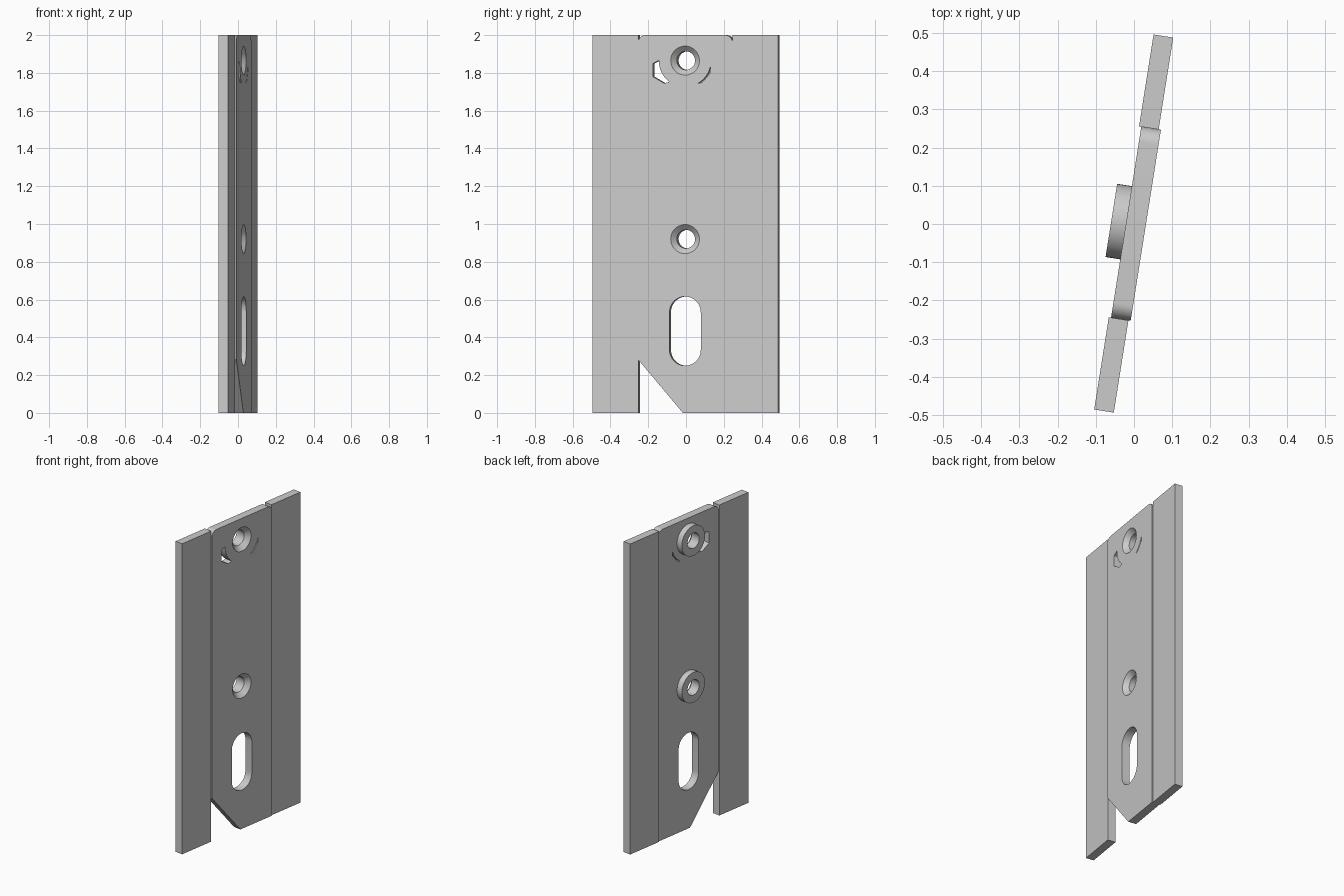
import bpy, bmesh, math
from mathutils import Matrix

if "Cube" in bpy.data.objects:
    bpy.data.objects.remove(bpy.data.objects["Cube"])

TILT = math.radians(-9)          # whole plate is turned about the vertical axis
grey = bpy.data.materials.new("plain grey")
grey.diffuse_color = (0.6, 0.6, 0.6, 1)
grey.use_nodes = True
grey.node_tree.nodes["Principled BSDF"].inputs["Base Color"].default_value = grey.diffuse_color


def add(name, bm):
    bmesh.ops.recalc_face_normals(bm, faces=bm.faces)
    me = bpy.data.meshes.new(name)
    bm.to_mesh(me)
    bm.free()
    me.materials.append(grey)
    ob = bpy.data.objects.new(name, me)
    bpy.context.collection.objects.link(ob)
    ob.rotation_euler.z = TILT
    return ob


def slab(name, outline, x0, x1):
    """Outline in (y, z), extruded from x0 to x1."""
    bm = bmesh.new()
    face = bm.faces.new([bm.verts.new((x0, y, z)) for y, z in outline])
    ext = bmesh.ops.extrude_face_region(bm, geom=[face])["geom"]
    bmesh.ops.translate(bm, vec=(x1 - x0, 0, 0),
                        verts=[v for v in ext if isinstance(v, bmesh.types.BMVert)])
    return add(name, bm)


def lathe(name, profile, z, n=48):
    """Profile of (x, radius) turned about an x-aligned axis at height z."""
    bm = bmesh.new()
    rings = [[bm.verts.new((x, r * math.cos(a), z + r * math.sin(a)))
              for a in (math.tau * i / n for i in range(n))] for x, r in profile]
    for a, b in zip(rings, rings[1:]):
        for i in range(n):
            j = (i + 1) % n
            bm.faces.new((a[i], a[j], b[j], b[i]))
    bm.faces.new(rings[0])
    bm.faces.new(rings[-1])
    return add(name, bm)


def arc(cy, cz, r, a0, a1, n=12):
    return [(cy + r * math.cos(math.radians(a0 + (a1 - a0) * i / n)),
             cz + r * math.sin(math.radians(a0 + (a1 - a0) * i / n))) for i in range(n + 1)]


def combine(target, tool, operation):
    bpy.context.view_layer.objects.active = target
    mod = target.modifiers.new("combine", "BOOLEAN")
    mod.operation, mod.solver, mod.object = operation, "EXACT", tool
    bpy.ops.object.modifier_apply(modifier=mod.name)
    bpy.data.objects.remove(tool)


def rect(y0, y1):
    return [(y0, 0), (y1, 0), (y1, 2), (y0, 2)]


# Side strips
slab("front_strip", rect(-0.496, -0.2515), -0.027, 0.025)
slab("rear_strip", rect(0.2545, 0.498), -0.027, 0.025)

# Centre plate with a slanted lower corner and rounded upper corners
R = 0.04
plate = slab("centre_plate",
             [(-0.012, 0), (0.2545, 0)] + arc(0.2545 - R, 2 - R, R, 0, 90)
             + arc(-0.2515 + R, 2 - R, R, 90, 180) + [(-0.2515, 0.282)], -0.021, 0.031)

# Round bosses on the back, with countersunk holes through them
for z in (0.92, 1.865):
    combine(plate, lathe("boss", [(-0.06, 0.097), (0.0, 0.097)], z), "UNION")
for z in (0.92, 1.865):
    combine(plate, lathe("countersunk_hole", [(-0.1, 0.049), (0.003, 0.049),
                                              (0.031, 0.077), (0.041, 0.087)], z), "DIFFERENCE")

# Long slot
combine(plate, slab("slot", arc(0, 0.532, 0.084, 0, 180, 24)
                    + arc(0, 0.334, 0.084, 180, 360, 24), -0.1, 0.1), "DIFFERENCE")

# Two small openings hugging an arc around the upper hole
left = arc(0, 1.865, 0.141, 180, 233) + [(-0.112, 1.745), (-0.172, 1.78), (-0.172, 1.85)]
right = arc(0, 1.865, 0.139, 347, 300) + [(0.092, 1.75), (0.134, 1.80)]
for outline in (left, right):
    combine(plate, slab("opening", outline, -0.1, 0.1), "DIFFERENCE")

# Smooth the curved walls, keep edges sharp
bpy.ops.object.select_all(action="DESELECT")
plate.select_set(True)
bpy.context.view_layer.objects.active = plate
bpy.ops.object.shade_smooth_by_angle(angle=math.radians(30))
